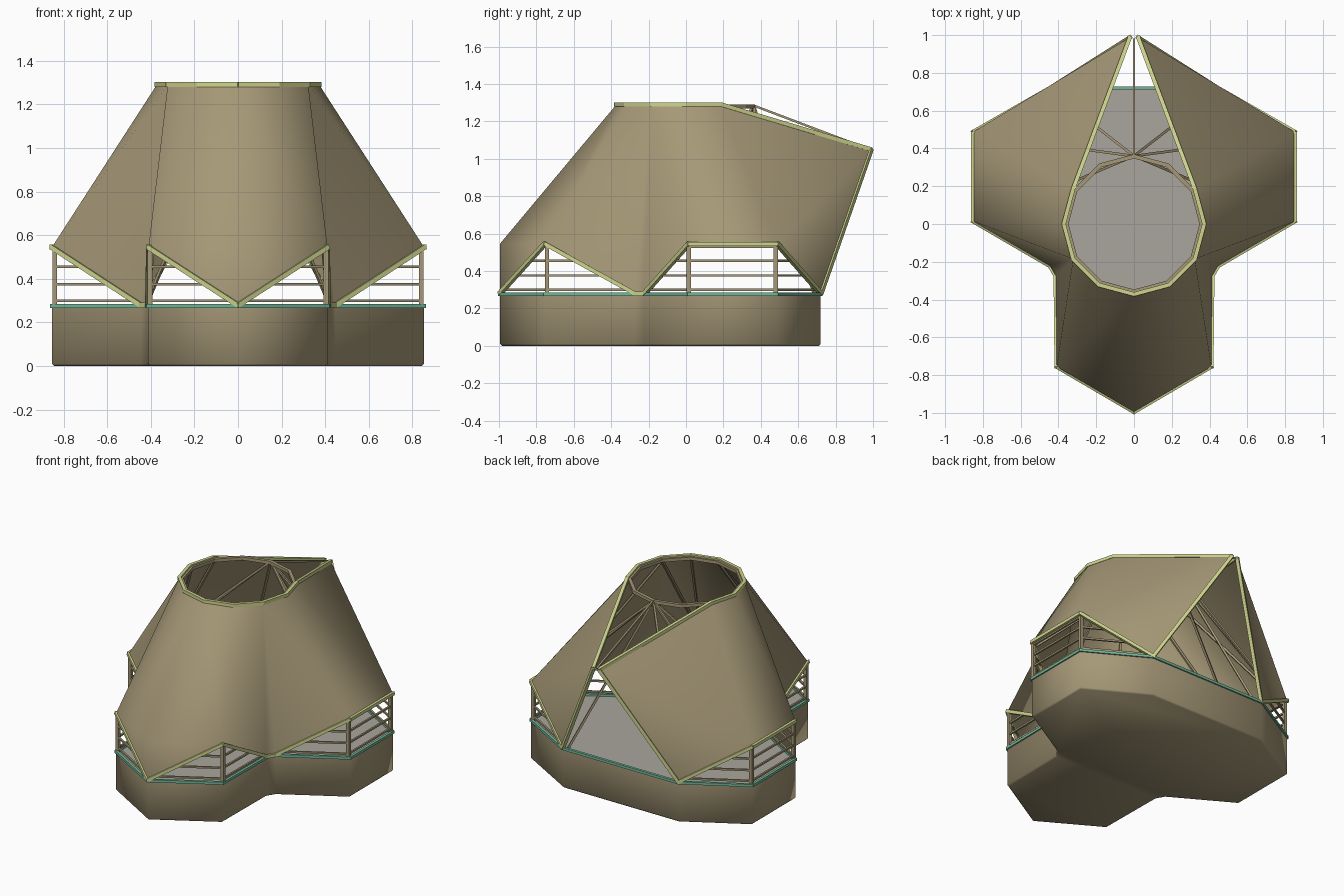
import bpy, bmesh, math
from mathutils import Vector

if "Cube" in bpy.data.objects:
    bpy.data.objects.remove(bpy.data.objects["Cube"])


def material(name, color):
    m = bpy.data.materials.new(name)
    m.diffuse_color = (*color, 1)
    m.use_nodes = True
    m.node_tree.nodes["Principled BSDF"].inputs["Base Color"].default_value = m.diffuse_color
    return m


TAN = material("tan cladding", (0.38, 0.315, 0.185))
TRIM = material("pale yellow trim", (0.62, 0.66, 0.27))
TEAL = material("teal sill", (0.17, 0.47, 0.32))
GREY = material("grey floor", (0.40, 0.38, 0.345))


def finish(name, bm, mats, smooth=None):
    me = bpy.data.meshes.new(name)
    bm.to_mesh(me)
    bm.free()
    for m in mats:
        me.materials.append(m)
    ob = bpy.data.objects.new(name, me)
    bpy.context.collection.objects.link(ob)
    if smooth:
        bpy.ops.object.select_all(action='DESELECT')
        ob.select_set(True)
        bpy.context.view_layer.objects.active = ob
        bpy.ops.object.shade_smooth_by_angle(angle=math.radians(smooth))
    return ob


def flip(p):
    return Vector((-p[0], p[1], p[2]))


def bars(name, segs, r, mat, mirror=True, ext=0.0):
    """Square bars of half width r along each segment, optionally mirrored in x."""
    segs = [(Vector(a), Vector(b)) for a, b in segs]
    if mirror:
        segs += [(flip(a), flip(b)) for a, b in segs]
    bm = bmesh.new()
    for a, b in segs:
        d = (b - a).normalized()
        a, b = a - d * ext, b + d * ext
        side = d.cross(Vector((0, 0, 1)))
        side = side.normalized() if side.length > 0.01 else Vector((1, 0, 0))
        up = side.cross(d)
        ends = [[bm.verts.new(p + side * r * i + up * r * j)
                 for i, j in ((-1, -1), (1, -1), (1, 1), (-1, 1))] for p in (a, b)]
        bm.faces.new(ends[0][::-1])
        bm.faces.new(ends[1])
        for k in range(4):
            n = (k + 1) % 4
            bm.faces.new((ends[0][k], ends[0][n], ends[1][n], ends[1][k]))
    bmesh.ops.recalc_face_normals(bm, faces=bm.faces)
    return finish(name, bm, [mat])


def ring(deg, r, z):
    a = math.radians(deg)
    return Vector((r * math.cos(a), r * math.sin(a), z))


LOW, HIGH = 0.28, 0.545
# right half of the plan outline, front to back
plan = [(0, -0.995), (0.41, -0.755), (0.415, -0.275), (0.446, -0.222),
        (0.853, 0.015), (0.853, 0.487), (0.445, 0.72)]


def at(i, z):
    return Vector((*plan[i], z))


# Base plinth with grey floor on top
bm = bmesh.new()
outline = plan + [(-x, y) for x, y in plan[:0:-1]]
bottom = bm.faces.new([bm.verts.new((x, y, 0)) for x, y in outline])
ext = bmesh.ops.extrude_face_region(bm, geom=[bottom], use_keep_orig=True)
bmesh.ops.translate(bm, verts=[g for g in ext["geom"] if isinstance(g, bmesh.types.BMVert)],
                    vec=(0, 0, 0.27))
bmesh.ops.recalc_face_normals(bm, faces=bm.faces)
bmesh.ops.bevel(bm, geom=[e for e in bm.edges if all(v.co.z < 0.01 for v in e.verts)],
                offset=0.01, segments=1, affect='EDGES')
for f in bm.faces:
    f.material_index = 1 if f.normal.z > 0.9 else 0
finish("base_plinth", bm, [TAN, GREY], 65)

# Teal sill around the plinth
sill = [(at(i, 0.276), at(i + 1, 0.276)) for i in range(6)]
bars("sill", sill, 0.009, TEAL, ext=0.004)
bars("back_sill", [((-0.445, 0.72, 0.276), (0.445, 0.72, 0.276))], 0.009, TEAL, mirror=False)

# Roof shell: right half, mirrored
R, TOP = 0.372, 1.29
P = {"r%d" % k: ring(-90 + 30 * k, R, TOP) for k in range(5)}
P.update(front=at(0, HIGH), front_low=at(0, LOW), corner=at(1, HIGH),
         notch_a=at(2, LOW), notch_b=at(3, LOW), side_a=at(4, HIGH),
         side_b=at(5, HIGH), back_low=at(6, LOW), tip=Vector((0.022, 0.988, 1.05)))
faces = ["r0 front corner r1", "r1 corner r2", "front front_low corner",
         "corner notch_a r2", "notch_a notch_b r2", "notch_b side_a r2",
         "r2 side_a r3", "r3 side_a side_b", "r3 side_b r4",
         "r4 side_b tip", "side_b back_low tip"]
bm = bmesh.new()
V = {k: bm.verts.new(p) for k, p in P.items()}
for f in faces:
    bm.faces.new([V[k] for k in f.split()])
geo = bmesh.ops.duplicate(bm, geom=bm.verts[:] + bm.edges[:] + bm.faces[:])["geom"]
for g in geo:
    if isinstance(g, bmesh.types.BMVert):
        g.co.x = -g.co.x
bmesh.ops.reverse_faces(bm, faces=[g for g in geo if isinstance(g, bmesh.types.BMFace)])
bmesh.ops.remove_doubles(bm, verts=bm.verts, dist=0.001)
roof = finish("roof_shell", bm, [TAN], 65)
mod = roof.modifiers.new("thickness", 'SOLIDIFY')
mod.thickness = 0.01
mod.offset = -1
mod.use_rim = False

# Pale trim along the roof edges
edge = "front_low corner notch_a notch_b side_a side_b back_low tip r4 r3 r2 r1 r0".split()
bars("roof_edge_trim", [(P[a], P[b]) for a, b in zip(edge, edge[1:])], 0.011, TRIM, ext=0.004)

# Inner ring, ridge and fan struts
bars("inner_ring", [(ring(30 * k, 0.358, 1.28), ring(30 * k + 30, 0.358, 1.28))
                    for k in range(12)], 0.011, TAN, mirror=False, ext=0.003)
hub = Vector((0, 0.36, 1.285))
bars("ridge_strut", [(hub, (0, 0.98, 1.05))], 0.006, TAN, mirror=False)


def inset(p):
    return Vector((p.x * 0.96, p.y * 0.96, p.z - 0.015))


struts = [(hub, inset(P[k])) for k in ("back_low", "side_a", "side_b")]
struts += [(inset(P[a]), inset(P[b])) for a, b in
           (("r2", "corner"), ("r2", "side_a"), ("r1", "corner"), ("r3", "side_b"),
            ("r4", "side_b"), ("r0", "front"))]
bars("roof_struts", struts, 0.007, TAN)

# Window posts and horizontal bars, cut short where the roof edge slopes down
IN = 0.985


def win(i, z):
    return Vector((plan[i][0] * IN, plan[i][1] * IN, z))


bars("window_posts", [(win(i, 0.27), win(i, HIGH)) for i in (1, 4, 5)], 0.011, TAN)
rails = []
for z in (0.3, 0.375, 0.455):
    t = (HIGH - z) / (HIGH - LOW)
    for hi, lo in ((1, 0), (1, 2), (4, 3), (5, 6)):
        rails.append((win(hi, z), win(hi, z).lerp(win(lo, z), t)))
    rails.append((win(4, z), win(5, z)))
rails.append((win(4, 0.53), win(5, 0.53)))
bars("window_rails", rails, 0.006, TAN)
